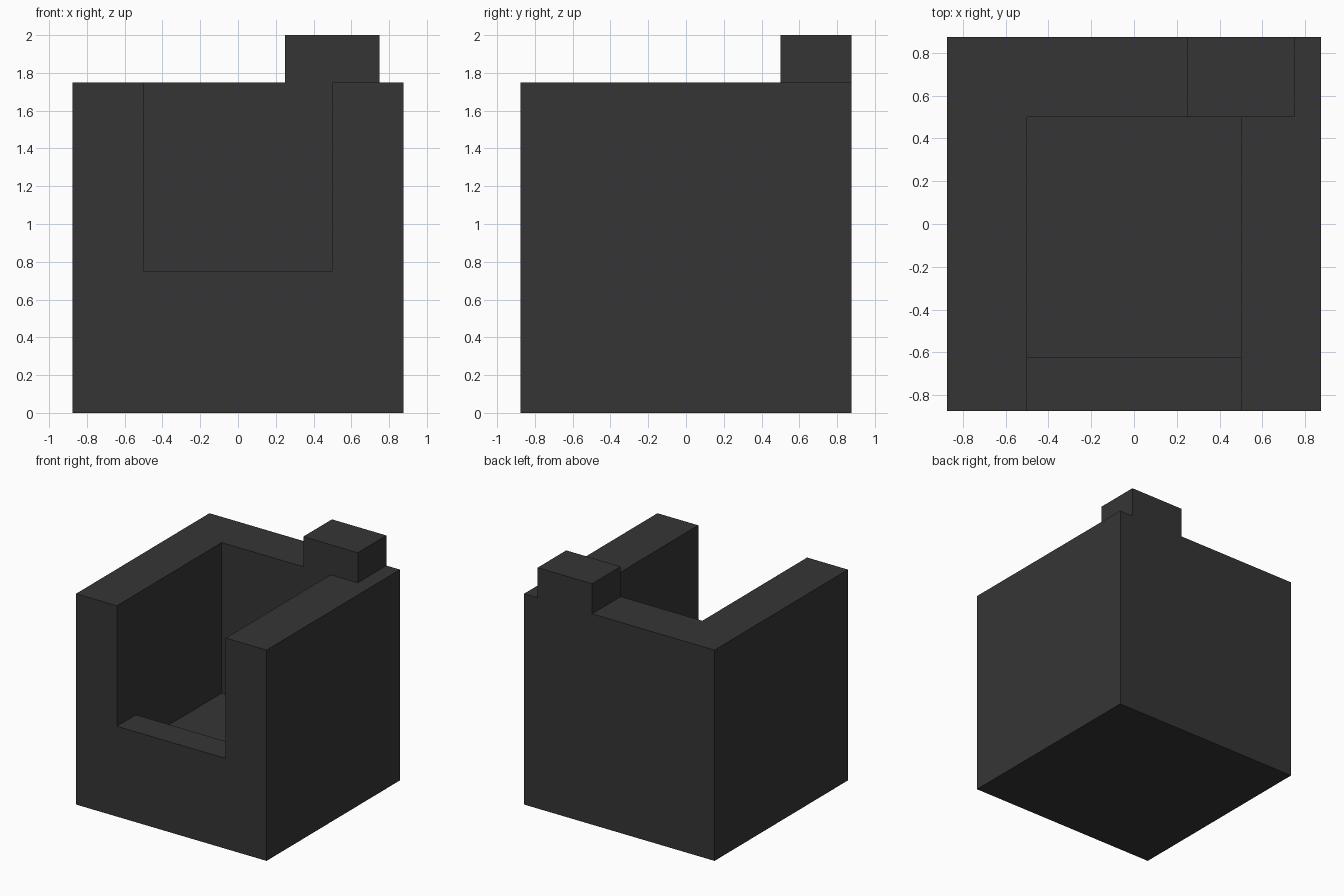
import bpy, bmesh, math

default = bpy.data.objects.get("Cube")
if default:
    bpy.data.objects.remove(default, do_unlink=True)

# Single dark stone colour
stone = bpy.data.materials.new("dark charcoal stone")
stone.use_nodes = True
colour = (0.036, 0.036, 0.036, 1.0)
stone.diffuse_color = colour
bsdf = next(n for n in stone.node_tree.nodes if n.type == 'BSDF_PRINCIPLED')
bsdf.inputs["Base Color"].default_value = colour


def box(name, low, high):
    """Box spanning two opposite corners."""
    bm = bmesh.new()
    bmesh.ops.create_cube(bm, size=1.0)
    for v in bm.verts:
        v.co = [low[i] if v.co[i] < 0 else high[i] for i in range(3)]
    mesh = bpy.data.meshes.new(name)
    bm.to_mesh(mesh)
    bm.free()
    mesh.materials.append(stone)
    obj = bpy.data.objects.new(name, mesh)
    bpy.context.scene.collection.objects.link(obj)
    return obj


def combine(target, tool, operation):
    """Apply a boolean and discard the tool."""
    mod = target.modifiers.new(operation.lower(), 'BOOLEAN')
    mod.operation = operation
    mod.solver = 'EXACT'
    mod.object = tool
    bpy.context.view_layer.objects.active = target
    bpy.ops.object.modifier_apply(modifier=mod.name)
    bpy.data.objects.remove(tool, do_unlink=True)


# Hearth block with a flush chimney stub on the back wall
hearth = box("hearth_block", (-0.875, -0.875, 0), (0.875, 0.875, 1.75))
combine(hearth, box("chimney", (0.25, 0.5, 1.6), (0.75, 0.875, 2.0)), 'UNION')

# Sunken fire pit, then the front opening above the lip
combine(hearth, box("pit_cutter", (-0.5, -0.625, 0.5), (0.5, 0.5, 2.2)), 'DIFFERENCE')
combine(hearth, box("opening_cutter", (-0.5, -1.0, 0.75), (0.5, 0.5, 2.2)), 'DIFFERENCE')

# Merge leftover coplanar faces
bm = bmesh.new()
bm.from_mesh(hearth.data)
bmesh.ops.remove_doubles(bm, verts=bm.verts, dist=1e-4)
bmesh.ops.dissolve_limit(bm, angle_limit=math.radians(1), verts=bm.verts, edges=bm.edges)
bm.to_mesh(hearth.data)
bm.free()
